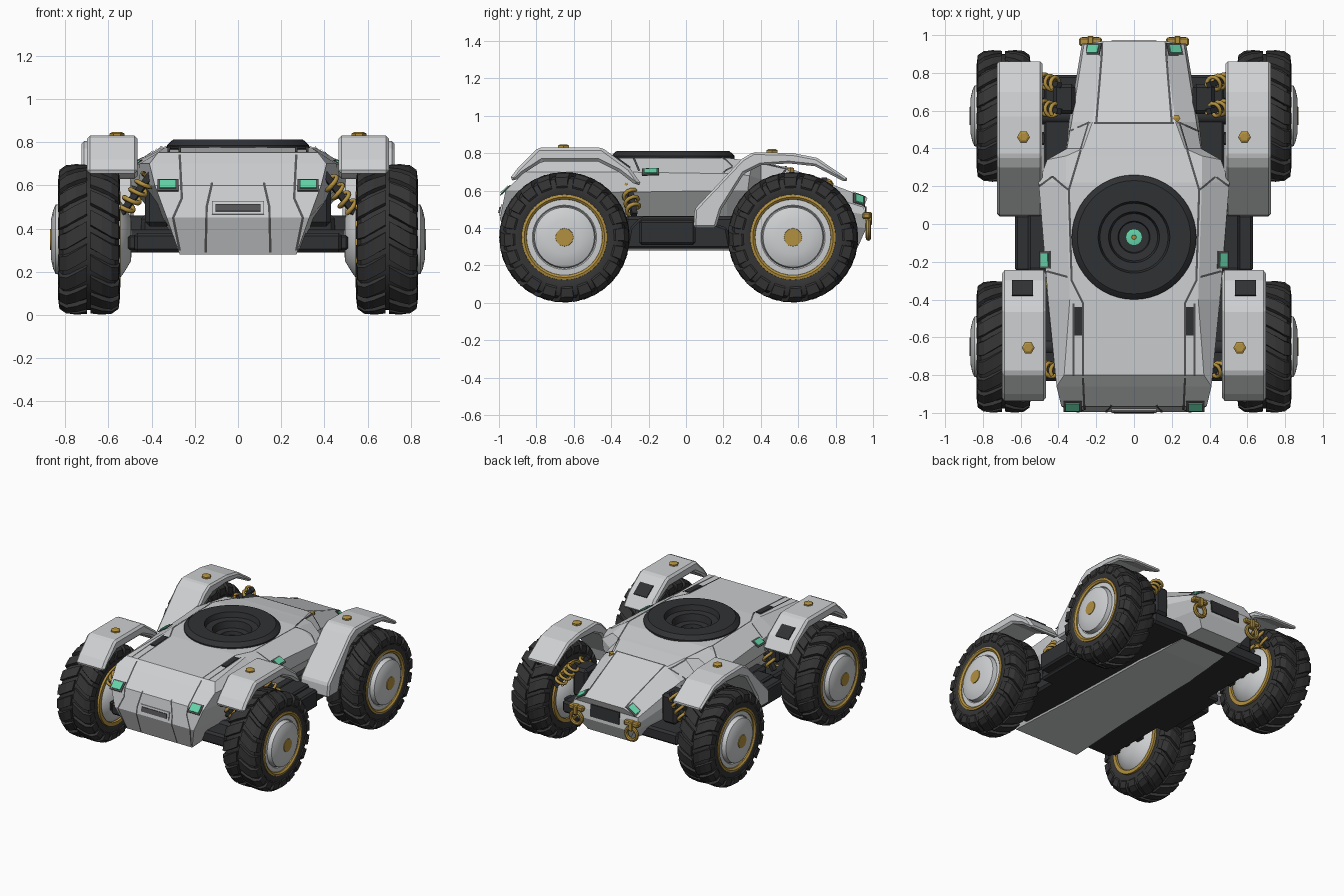
import bpy, bmesh, math
from mathutils import Vector, Matrix
from mathutils.bvhtree import BVHTree

if "Cube" in bpy.data.objects:
    bpy.data.objects.remove(bpy.data.objects["Cube"])


def material(name, rgb):
    m = bpy.data.materials.new(name)
    m.diffuse_color = (*rgb, 1)
    m.use_nodes = True
    m.node_tree.nodes["Principled BSDF"].inputs["Base Color"].default_value = m.diffuse_color
    return m


PAINT = material("light grey paint", (0.62, 0.63, 0.64))
RUBBER = material("tyre rubber", (0.035, 0.035, 0.036))
DARK = material("dark frame", (0.03, 0.031, 0.034))
GOLD = material("gold metal", (0.45, 0.28, 0.05))
GREEN = material("green lamp", (0.13, 0.66, 0.40))
SEAM = material("seam grey", (0.09, 0.09, 0.095))


def finish(name, bm, mat, smooth=False, bevel=0):
    bmesh.ops.remove_doubles(bm, verts=bm.verts, dist=1e-5)
    bmesh.ops.recalc_face_normals(bm, faces=bm.faces)
    me = bpy.data.meshes.new(name)
    bm.to_mesh(me)
    bm.free()
    me.materials.append(mat)
    ob = bpy.data.objects.new(name, me)
    bpy.context.collection.objects.link(ob)
    if bevel:
        mod = ob.modifiers.new("bevel", 'BEVEL')
        mod.width, mod.segments = bevel, 1
    if smooth:
        bpy.ops.object.select_all(action='DESELECT')
        ob.select_set(True)
        bpy.context.view_layer.objects.active = ob
        bpy.ops.object.shade_smooth_by_angle(angle=math.radians(32))
    return ob


def box(name, loc, size, mat, rot=None, bevel=0):
    bm = bmesh.new()
    m = Matrix.Translation(loc) @ (rot or Matrix()) @ Matrix.Diagonal((*size, 1))
    bmesh.ops.create_cube(bm, size=1, matrix=m)
    return finish(name, bm, mat, bevel=bevel)


def lathe(name, prof, loc, mat, axis='X', side=1, seg=40, smooth=True):
    """Spin (axial, radius) points around an axis."""
    bm = bmesh.new()
    rings = []
    for a, r in prof:
        ring = []
        for i in range(seg):
            t = 2 * math.pi * i / seg
            c, s = r * math.cos(t), r * math.sin(t)
            p = {'X': (a * side, c, s), 'Y': (c, a * side, s), 'Z': (c, s, a)}[axis]
            ring.append(bm.verts.new(Vector(p) + Vector(loc)))
        rings.append(ring)
    for a, b in zip(rings, rings[1:]):
        for i in range(seg):
            j = (i + 1) % seg
            bm.faces.new((a[i], a[j], b[j], b[i]))
    return finish(name, bm, mat, smooth)


def extrude_profile(name, pts, x0, x1, mat, bevel=0):
    bm = bmesh.new()
    a = [bm.verts.new((x0, y, z)) for y, z in pts]
    b = [bm.verts.new((x1, y, z)) for y, z in pts]
    bm.faces.new(a)
    bm.faces.new(b[::-1])
    for i in range(len(pts)):
        j = (i + 1) % len(pts)
        bm.faces.new((a[i], a[j], b[j], b[i]))
    return finish(name, bm, mat, bevel=bevel)


def tree(ob):
    return BVHTree.FromPolygons([v.co for v in ob.data.vertices], [p.vertices for p in ob.data.polygons])


def plate(name, bvh, origin, direction, w, h, mat, up=(0, 1, 0), t=0.009):
    """Thin plate laid on the surface hit by a ray."""
    p, n, _, _ = bvh.ray_cast(Vector(origin), Vector(direction))
    if p is None:
        return
    v = Vector(up)
    v = (v - n * v.dot(n)).normalized()
    u = v.cross(n)
    rot = Matrix((u, v, n)).transposed().to_4x4()
    box(name, p + n * t * 0.3, (w, h, t), mat, rot)


def seam(name, bvh, pts, direction, width=0.011):
    """Dark panel line projected on the hull."""
    d = Vector(direction)
    hits = []
    for a, b in zip(pts, pts[1:]):
        for i in range(13):
            q = Vector(a).lerp(Vector(b), i / 12) - d * 2
            p, n, _, _ = bvh.ray_cast(q, d)
            if p and (not hits or (p - hits[-1][0]).length > 1e-4):
                hits.append((p, n))
    bm = bmesh.new()
    prev = None
    for i, (p, n) in enumerate(hits):
        along = hits[min(i + 1, len(hits) - 1)][0] - hits[max(i - 1, 0)][0]
        w = along.cross(n).normalized() * width / 2
        cur = [bm.verts.new(p + n * 0.004 + w), bm.verts.new(p + n * 0.004 - w)]
        if prev:
            bm.faces.new((prev[0], prev[1], cur[1], cur[0]))
        prev = cur
    finish(name, bm, SEAM)


# Hull: half sections (bottom, low belt, high belt, shoulder, roof edge), mirrored
SECTIONS = [
    [(.27, -.93, .28), (.33, -.995, .45), (.385, -.965, .60), (.41, -.86, .70), (.37, -.80, .752)],
    [(.24, -.4, .28), (.36, -.4, .45), (.46, -.4, .59), (.455, -.4, .70), (.34, -.4, .775)],
    [(.22, .22, .28), (.38, .22, .45), (.50, .22, .60), (.505, .22, .69), (.36, .22, .775)],
    [(.22, .33, .28), (.35, .33, .45), (.46, .33, .60), (.46, .34, .68), (.36, .36, .755)],
    [(.21, .40, .28), (.31, .40, .44), (.36, .40, .58), (.355, .40, .66), (.27, .40, .75)],
    [(.20, .54, .28), (.30, .54, .42), (.345, .54, .55), (.33, .54, .64), (.22, .54, .725)],
    [(.17, .92, .30), (.24, .965, .40), (.275, .96, .47), (.265, .95, .51), (.16, .97, .56)],
]
bm = bmesh.new()
loops = []
for sec in SECTIONS:
    right = [bm.verts.new(p) for p in sec]
    left = [bm.verts.new((-x, y, z)) for x, y, z in sec]
    loops.append(right + left[::-1])
for a, b in zip(loops, loops[1:]):
    for i in range(10):
        j = (i + 1) % 10
        bm.faces.new((a[i], a[j], b[j], b[i]))
for end in (loops[0], loops[-1]):
    for i in range(4):
        bm.faces.new((end[i], end[i + 1], end[8 - i], end[9 - i]))
hull = finish("hull", bm, PAINT)

# Round recess in the roof
cutter = lathe("cutter", [(.66, 0), (.66, .2), (.9, .2), (.9, 0)], (0, -.07, 0), PAINT, 'Z', smooth=False)
mod = hull.modifiers.new("recess", 'BOOLEAN')
mod.operation, mod.object, mod.solver = 'DIFFERENCE', cutter, 'EXACT'
bpy.context.view_layer.objects.active = hull
bpy.ops.object.modifier_apply(modifier="recess")
bpy.data.objects.remove(cutter)
HULL = tree(hull)

# Turret ring, bowl and lamp
lathe("turret_ring", [(.74, .325), (.785, .33), (.80, .315), (.812, .30), (.812, .19), (.775, .18), (.77, .135),
                      (.72, .125), (.715, .085), (.69, .08), (.69, 0)], (0, -.07, 0), DARK, 'Z', seg=48)
lathe("turret_lamp", [(.68, .045), (.70, .045), (.703, .03), (.703, 0)], (0, -.07, 0), GREEN, 'Z', seg=12)
lathe("turret_pin", [(.70, .014), (.709, .012), (.709, 0)], (0, -.07, 0), GOLD, 'Z', seg=8)

# Chassis
box("chassis_plate", (0, -.02, .335), (.96, 1.62, .09), DARK, bevel=.015)
box("chassis_mid", (0, -.03, .38), (.9, .6, .17), DARK, bevel=.02)
box("nose_grille_frame", (0, -.984, .495), (.24, .02, .06), PAINT, Matrix.Rotation(-.2, 4, 'X'))
box("nose_grille", (0, -.992, .495), (.21, .018, .034), SEAM, Matrix.Rotation(-.2, 4, 'X'))
plate("rear_grille", HULL, (0, 2, .47), (0, -1, 0), .24, .09, DARK, (0, 0, 1))
DOWN, BACK = (0, 0, -1), (0, 1, 0)
seam("seam_rear_cross", HULL, [(-.34, .49, 0), (-.24, .535, 0), (.24, .535, 0), (.34, .49, 0)], DOWN)
lathe("hull_rivet", [(0, .02), (.02, .02), (.025, 0)], (.225, .56, .70), GOLD, 'Z', seg=6, smooth=False)

FRONT_FENDER = [(-.945, .66), (-.90, .72), (-.79, .83), (-.45, .83), (-.30, .72), (-.235, .63),
                (-.27, .63), (-.36, .70), (-.47, .755), (-.77, .755), (-.87, .69), (-.91, .65)]
REAR_FENDER = [(.04, .40), (.045, .50), (.30, .77), (.36, .805), (.57, .80), (.70, .775), (.87, .66),
               (.85, .645), (.69, .73), (.55, .745), (.40, .735), (.31, .69), (.19, .50), (.16, .40)]
TYRE = [(-.12, .20), (-.135, .235), (-.138, .28), (-.12, .315), (-.09, .328),
        (.09, .328), (.12, .315), (.138, .28), (.135, .235), (.12, .20)]


def tread(name, loc, s):
    """Two rows of slanted lugs that wrap onto the sidewall."""
    bm = bmesh.new()
    sec = [(.008, .345), (.06, .349), (.105, .345), (.137, .322), (.143, .275)]
    for row in (-1, 1):
        for k in range(20):
            base = (k + (.5 if row > 0 else 0)) * math.tau / 20
            prev = None
            for lat, r in sec:
                ring = []
                for half, drop in ((-.105, 0), (.105, 0), (.125, .03), (-.125, .03)):
                    t = base + half + min(lat, .12) * 1.7
                    rr = r - drop
                    ll = lat - (.02 if drop and lat > .12 else 0)
                    ring.append(bm.verts.new((s * row * ll + loc[0], loc[1] + rr * math.cos(t), loc[2] + rr * math.sin(t))))
                if prev:
                    for i in range(4):
                        j = (i + 1) % 4
                        bm.faces.new((prev[i], prev[j], ring[j], ring[i]))
                else:
                    bm.faces.new(ring)
                prev = ring
            bm.faces.new(prev[::-1])
    finish(name, bm, RUBBER)


def spring(name, a, b, r=.036, turns=4):
    a, b = Vector(a), Vector(b)
    d = (b - a).normalized()
    u = d.orthogonal().normalized()
    v = d.cross(u)
    cu = bpy.data.curves.new(name, 'CURVE')
    cu.dimensions, cu.bevel_depth, cu.bevel_resolution = '3D', .011, 1
    sp = cu.splines.new('POLY')
    n = turns * 12
    sp.points.add(n)
    for i in range(n + 1):
        t = math.tau * turns * i / n
        sp.points[i].co = (*(a.lerp(b, i / n) + (u * math.cos(t) + v * math.sin(t)) * r), 1)
    cu.materials.append(GOLD)
    ob = bpy.data.objects.new(name, cu)
    bpy.context.collection.objects.link(ob)
    bpy.ops.object.select_all(action='DESELECT')
    ob.select_set(True)
    bpy.context.view_layer.objects.active = ob
    bpy.ops.object.convert(target='MESH')
    rod = box(name + "_rod", (a + b) / 2, (.03, .03, (b - a).length + .05), DARK, d.to_track_quat('Z', 'Y').to_matrix().to_4x4())


for s, tag in ((1, "right"), (-1, "left")):
    # Fenders with bolts and vent
    ff = extrude_profile("front_fender_" + tag, FRONT_FENDER, s * .465, s * .70, PAINT, .022)
    extrude_profile("rear_fender_" + tag, REAR_FENDER, s * .485, s * .725, PAINT, .022)
    for x, y, z in ((.56, -.655, .825), (.585, .46, .80)):
        lathe("fender_bolt_" + tag, [(0, .034), (.015, .034), (.022, .022), (.022, 0)], (s * x, y, z), GOLD, 'Z', seg=6, smooth=False)
    plate("fender_vent_" + tag, tree(ff), (s * .59, -.34, 2), DOWN, .11, .10, DARK)
    # Side sill between the wheels
    extrude_profile("sill_" + tag, [(-.32, .29), (.24, .29), (.22, .40), (.05, .46), (-.24, .46), (-.30, .40)], s * .40, s * .56, DARK, .012)
    box("step_" + tag, (s * .585, -.10, .375), (.09, .30, .13), DARK, bevel=.012)
    # Lamps
    for nm, o, d, w, h, up in (("headlamp", (s * .325, -2, .60), BACK, .075, .055, (0, 0, 1)),
                               ("side_lamp", (s * .47, -.19, 2), DOWN, .045, .07, (0, 1, 0)),
                               ("tail_lamp", (s * .215, .925, 2), DOWN, .07, .045, (0, 1, 0))):
        plate(nm + "_frame_" + tag, HULL, o, d, w + .022, h + .022, SEAM, up, .006)
        plate(nm + "_" + tag, HULL, o, d, w, h, GREEN, up, .014)
    # Hull slots and panel seams
    plate("hull_slot_" + tag, HULL, (s * .295, -.515, 2), DOWN, .04, .15, DARK)
    for pts in ([(.27, -.80), (.27, -.42), (.33, -.30), (.345, .18), (.24, .53)], [(.32, -.80), (.32, -.42)],
                [(.20, .535), (.165, .96)], [(.345, .18), (.43, .25), (.50, .20)], [(.35, -.28), (.46, -.25)]):
        seam("seam_top_" + tag, HULL, [(s * x, y, 0) for x, y in pts], DOWN)
    seam("seam_nose_" + tag, HULL, [(s * .15, 0, .29), (s * .145, 0, .50), (s * .12, 0, .61)], BACK)
    seam("seam_nose_outer_" + tag, HULL, [(s * .27, 0, .30), (s * .30, 0, .45), (s * .26, 0, .54), (s * .27, 0, .74)], BACK)
    # Tow hooks
    ring = [(.014 * math.sin(t * math.tau / 8), .045 + .014 * math.cos(t * math.tau / 8)) for t in range(9)]
    lathe("tow_ring_" + tag, ring, (s * .23, .975, .39), GOLD, 'Y', seg=16)
    box("tow_mount_" + tag, (s * .23, .965, .465), (.12, .045, .035), GOLD, bevel=.008)
    box("tow_pin_" + tag, (s * .23, .97, .45), (.035, .05, .07), GOLD, bevel=.006)

    for end, yc in (("front", -.65), ("rear", .572)):
        nm, c = f"{end}_{tag}", (s * .69, yc, .35)
        # Wheel
        lathe("tyre_" + nm, TYRE, c, RUBBER, side=s, seg=48)
        tread("tread_" + nm, c, s)
        lathe("rim_ring_" + nm, [(.10, .232), (.138, .228), (.142, .215), (.132, .203), (.10, .20)], c, GOLD, side=s)
        lathe("hub_" + nm, [(.09, .205), (.125, .203), (.128, .172), (.122, .166), (.155, .16), (.166, .135),
                            (.176, .09), (.178, 0)], c, PAINT, side=s)
        lathe("hub_cap_" + nm, [(.17, .05), (.181, .048), (.181, 0)], c, GOLD, side=s, seg=12)
        lathe("inner_rim_" + nm, [(-.10, .225), (-.145, .222), (-.145, .195), (-.125, .19)], c, GOLD, side=s)
        lathe("inner_hub_" + nm, [(-.12, .20), (-.14, .185), (-.165, .15), (-.195, .10), (-.20, 0)], c, PAINT, side=s)
        # Suspension
        lathe("axle_" + nm, [(0, 0), (0, .045), (.34, .045), (.34, 0)], (s * .2, yc, .35), DARK, side=s, seg=12)
        for dy in (-.12, .12):
            box("arm_" + nm, (s * .40, yc + dy, .335), (.22, .07, .07), DARK, bevel=.01)
        box("shock_tower_" + nm, (s * .37, yc + .09, .52), (.12, .16, .22), DARK, bevel=.02)
        for y in ((-.78, -.31) if end == "front" else (.60, .74)):
            spring("spring_" + nm, (s * .41, y, .64), (s * .525, y + .03, .49))
